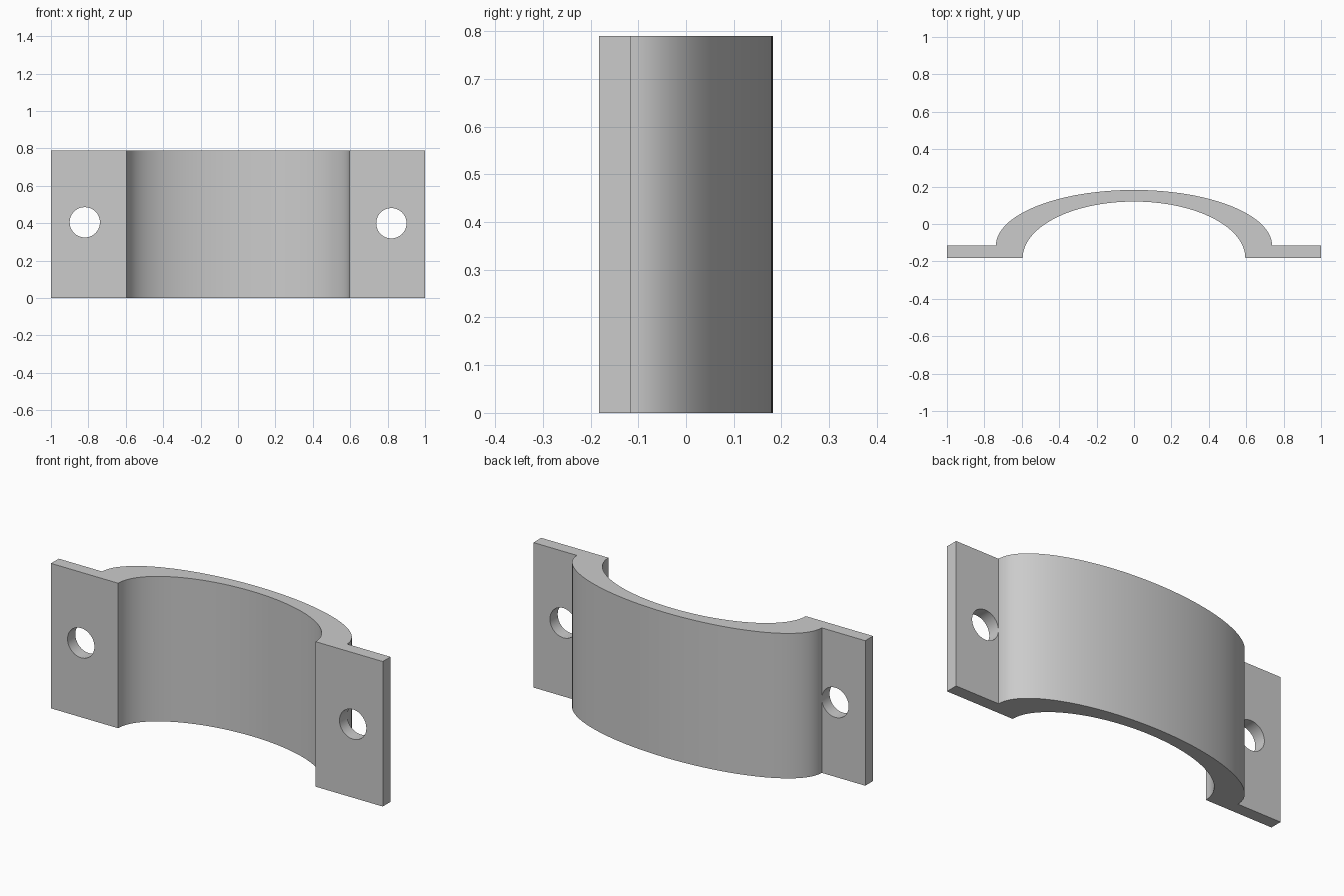
import bpy, bmesh
from math import sin, cos, pi, radians

HEIGHT, BACK, STEP = 0.79, -0.182, -0.115

old = bpy.data.objects.get("Cube")
if old:
    bpy.data.objects.remove(old, do_unlink=True)

metal = bpy.data.materials.new("light_grey")
metal.use_nodes = True
metal.diffuse_color = (0.6, 0.6, 0.6, 1)
metal.node_tree.nodes["Principled BSDF"].inputs["Base Color"].default_value = (0.6, 0.6, 0.6, 1)


def arch(a, b, y, n=64):
    """Half ellipse from +x round to -x."""
    return [(a * cos(pi * i / n), y + b * sin(pi * i / n)) for i in range(n + 1)]


def add_object(name, bm):
    bmesh.ops.recalc_face_normals(bm, faces=bm.faces)
    mesh = bpy.data.meshes.new(name)
    bm.to_mesh(mesh)
    bm.free()
    obj = bpy.data.objects.new(name, mesh)
    bpy.context.collection.objects.link(obj)
    return obj


# Clamp body: flanged arch profile extruded upwards
profile = [(1, BACK), (1, STEP)] + arch(0.738, 0.182 - STEP, STEP)
profile += [(-1, STEP), (-1, BACK)] + arch(0.595, 0.302, BACK)[::-1]
bm = bmesh.new()
base = bm.faces.new([bm.verts.new((x, y, 0)) for x, y in profile])
top = bmesh.ops.extrude_face_region(bm, geom=[base])["geom"]
bmesh.ops.translate(bm, vec=(0, 0, HEIGHT),
                    verts=[v for v in top if isinstance(v, bmesh.types.BMVert)])
clamp = add_object("pipe_clamp", bm)
clamp.data.materials.append(metal)

# Bolt holes, one through each flange
for side, x, z in (("right", -0.819, 0.405), ("left", 0.82, 0.4)):
    bm = bmesh.new()
    bmesh.ops.create_cone(bm, cap_ends=True, segments=48, radius1=0.081,
                          radius2=0.081, depth=0.2)
    cutter = add_object(side + "_hole_cutter", bm)
    cutter.data.materials.append(metal)
    cutter.rotation_euler.x = pi / 2
    cutter.location = (x, -0.18, z)
    cutter.hide_render = True
    cutter.hide_set(True)
    cutter.display_type = 'WIRE'
    cut = clamp.modifiers.new(side + "_hole", 'BOOLEAN')
    cut.operation = 'DIFFERENCE'
    cut.solver = 'EXACT'
    cut.object = cutter

# Apply the cuts, remove the cutters, then smooth the curved walls
bpy.context.view_layer.objects.active = clamp
clamp.select_set(True)
for mod in list(clamp.modifiers):
    cutter = mod.object
    bpy.ops.object.modifier_apply(modifier=mod.name)
    bpy.data.objects.remove(cutter, do_unlink=True)
bpy.ops.object.shade_smooth_by_angle(angle=radians(30))
